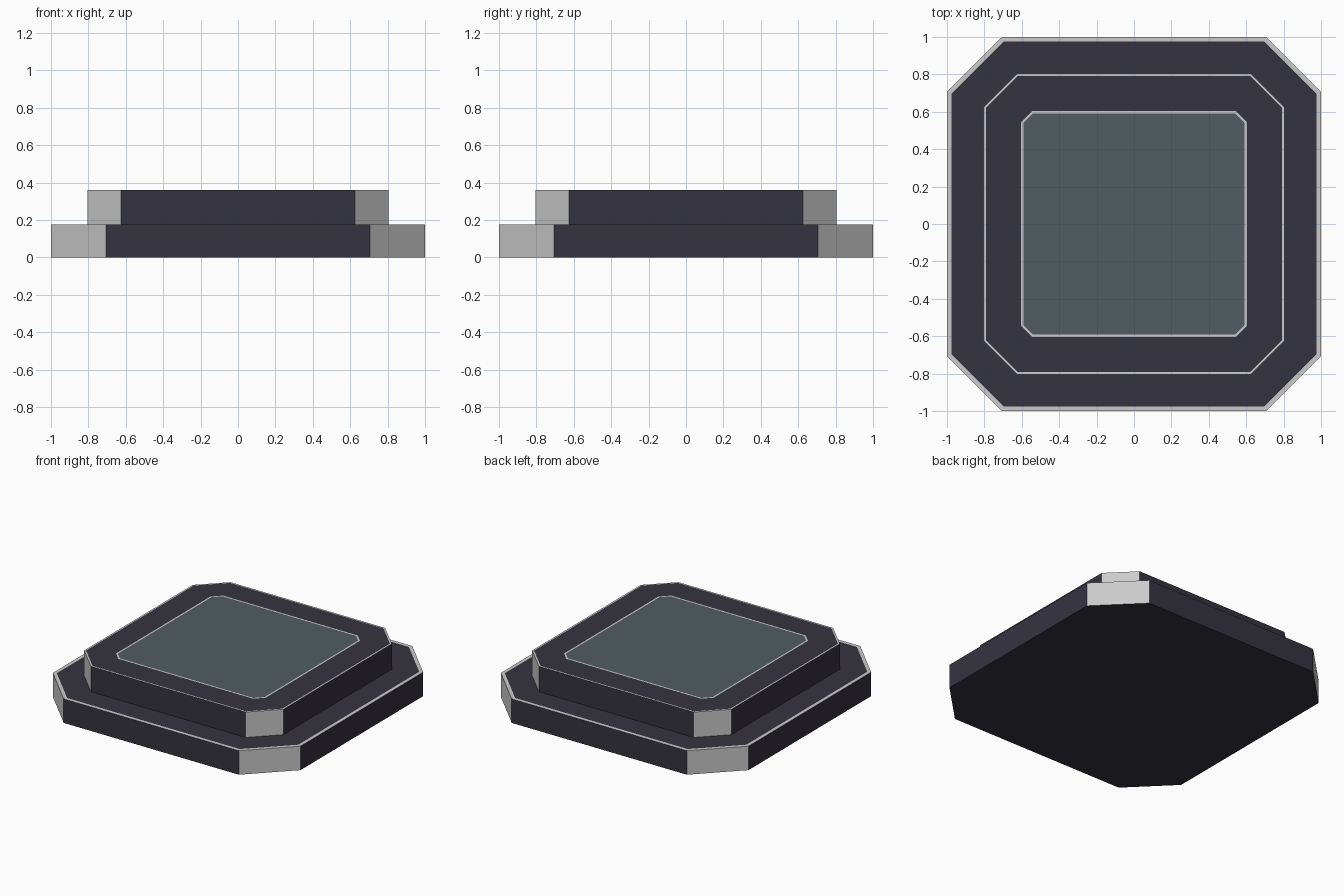
import bpy, bmesh

if "Cube" in bpy.data.objects:
    bpy.data.objects.remove(bpy.data.objects["Cube"])


def material(name, rgb):
    m = bpy.data.materials.new(name)
    m.diffuse_color = (*rgb, 1)
    m.use_nodes = True
    m.node_tree.nodes["Principled BSDF"].inputs["Base Color"].default_value = m.diffuse_color
    return m


trim = material("trim_grey", (0.8, 0.8, 0.8))
dark = material("dark_casing", (0.036, 0.033, 0.050))
glass = material("panel_glass", (0.083, 0.107, 0.124))
MATS = [trim, dark, glass]
TRIM, DARK, GLASS = 0, 1, 2


def octagon(half, corner, inset=0.0):
    """Square of half-width `half` with 45 degree cut corners, moved inward by `inset`."""
    h = half - inset
    c = half + corner - inset * 2 ** 0.5 - h
    return [(c, -h), (h, -c), (h, c), (c, h), (-c, h), (-h, c), (-h, -c), (-c, -h)]


def tier(name, z0, z1, half, corner, rings, cap):
    """Cut-corner slab; `rings` are (outline, material) bands going inward on its top."""
    bm = bmesh.new()

    def loop(points, z):
        return [bm.verts.new((x, y, z)) for x, y in points]

    def bridge(a, b, mats):
        for i in range(8):
            j = (i + 1) % 8
            bm.faces.new((a[i], a[j], b[j], b[i])).material_index = mats[i % 2]

    bottom = loop(octagon(half, corner), z0)
    current = loop(octagon(half, corner), z1)
    bm.faces.new(bottom[::-1]).material_index = DARK
    # bright cut corners alternate with dark long sides
    bridge(bottom, current, (TRIM, DARK))
    for outline, mat in rings:
        inner = loop(outline, z1)
        bridge(current, inner, (mat, mat))
        current = inner
    bm.faces.new(current).material_index = cap

    mesh = bpy.data.meshes.new(name)
    bm.to_mesh(mesh)
    bm.free()
    for m in MATS:
        mesh.materials.append(m)
    obj = bpy.data.objects.new(name, mesh)
    bpy.context.collection.objects.link(obj)


# Wide base slab with a bright edge band
tier("base_slab", 0, 0.175, 1.0, 0.707,
     [(octagon(1.0, 0.707, 0.025), TRIM)], DARK)

# Upper slab: edge band, dark frame, thin band, inlaid panel
tier("upper_slab", 0.175, 0.36, 0.804, 0.625,
     [(octagon(0.804, 0.625, 0.012), TRIM),
      (octagon(0.604, 0.544), DARK),
      (octagon(0.604, 0.544, 0.012), TRIM)], GLASS)
